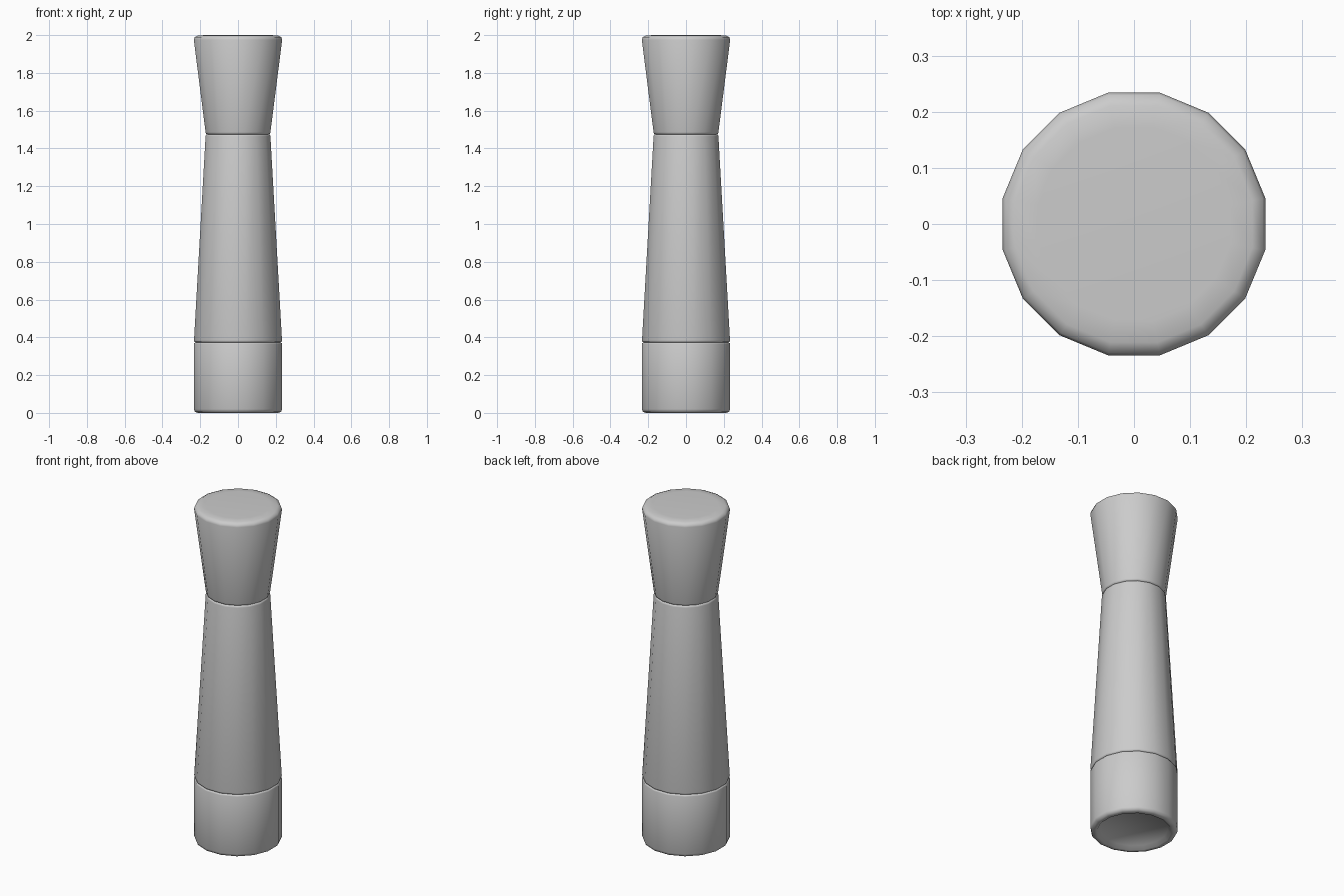
import bpy, bmesh, math

if "Cube" in bpy.data.objects:
    bpy.data.objects.remove(bpy.data.objects["Cube"])

SIDES = 16


def lathe(name, profile, cap_start=False, cap_end=False):
    """Revolve (radius, z) points, with flats facing the x and y axes."""
    bm = bmesh.new()
    rings = []
    for r, z in profile:
        ring = []
        for i in range(SIDES):
            a = 2 * math.pi * (i + 0.5) / SIDES
            ring.append(bm.verts.new((r * math.cos(a), r * math.sin(a), z)))
        rings.append(ring)
    for low, high in zip(rings, rings[1:]):
        for i in range(SIDES):
            j = (i + 1) % SIDES
            bm.faces.new((low[i], low[j], high[j], high[i]))
    if cap_start:
        bm.faces.new(rings[0][::-1])
    if cap_end:
        bm.faces.new(rings[-1])
    mesh = bpy.data.meshes.new(name)
    bm.to_mesh(mesh)
    bm.free()
    obj = bpy.data.objects.new(name, mesh)
    bpy.context.collection.objects.link(obj)
    mesh.shade_smooth()
    mesh.set_sharp_from_angle(angle=math.radians(60))
    return obj


# Base with a shallow recess underneath
lathe("base", [(0.186, 0.02), (0.203, 0.0), (0.218, 0.0), (0.233, 0.006),
               (0.2385, 0.02), (0.2385, 0.364), (0.236, 0.37), (0.228, 0.373)],
      cap_start=True)

# Tapering body between the two grooves
lathe("body", [(0.228, 0.373), (0.236, 0.376), (0.2375, 0.384),
               (0.175, 1.464), (0.173, 1.472), (0.165, 1.475)])

# Flared head with a rounded top edge
lathe("head", [(0.165, 1.475), (0.173, 1.478), (0.175, 1.486),
               (0.2385, 1.975), (0.234, 1.989), (0.215, 1.998), (0.175, 2.0)],
      cap_end=True)
